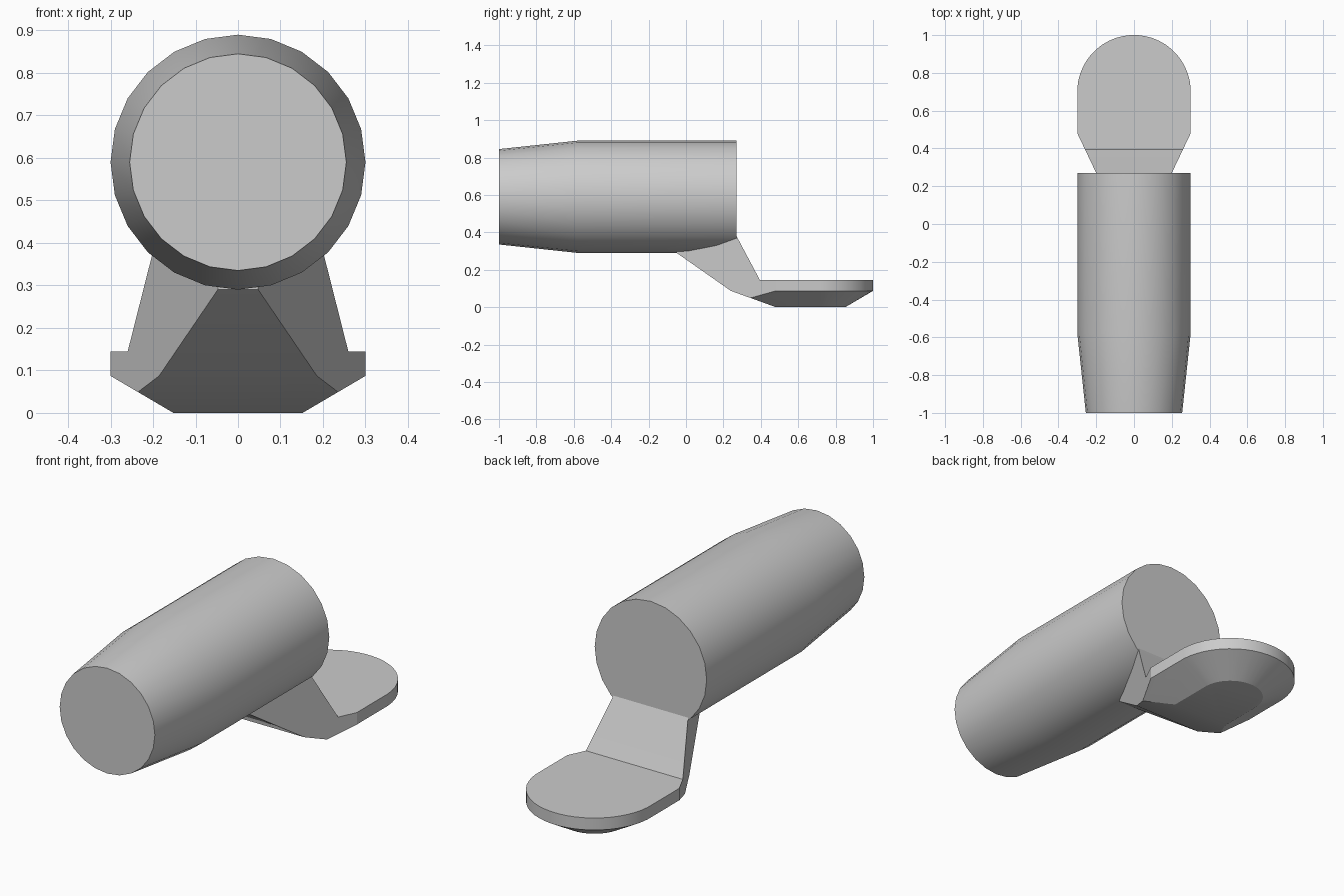
import bpy, bmesh
from math import sin, cos, pi, radians
from mathutils import Vector

cube = bpy.data.objects.get("Cube")
if cube:
    bpy.data.objects.remove(cube, do_unlink=True)

grey = bpy.data.materials.new("plain grey")
grey.use_nodes = True
GREY = (0.6, 0.6, 0.6, 1)
grey.diffuse_color = GREY
grey.node_tree.nodes["Principled BSDF"].inputs["Base Color"].default_value = GREY


def finish(name, bm, angle):
    bmesh.ops.recalc_face_normals(bm, faces=bm.faces)
    mesh = bpy.data.meshes.new(name)
    bm.to_mesh(mesh)
    bm.free()
    mesh.materials.append(grey)
    obj = bpy.data.objects.new(name, mesh)
    bpy.context.collection.objects.link(obj)
    bpy.ops.object.select_all(action='DESELECT')
    obj.select_set(True)
    bpy.context.view_layer.objects.active = obj
    bpy.ops.object.shade_smooth_by_angle(angle=radians(angle))
    return obj


# Barrel: round body along y, tapering towards the front
SIDES, AXIS_Z = 24, 0.59
bm = bmesh.new()
rings = []
for y, r in [(-1, 0.255), (-0.58, 0.3), (0.27, 0.3)]:
    rings.append([bm.verts.new((r * sin(2 * pi * i / SIDES), y,
                                AXIS_Z + r * cos(2 * pi * i / SIDES)))
                  for i in range(SIDES)])
for a, b in zip(rings, rings[1:]):
    for i in range(SIDES):
        j = (i + 1) % SIDES
        bm.faces.new((a[i], a[j], b[j], b[i]))
bm.faces.new(rings[0])
bm.faces.new(rings[-1])
finish("barrel", bm, 30)

# Neck and foot: side profile extruded across x, then trimmed to plan
HALF, CENTRE_Y, CHAMFER_Z, INSET = 0.3, 0.7, 0.087, 0.148
profile = [(-0.05, 0.29), (0.24, 0.087), (0.48, 0), (1.1, 0), (1.1, 0.145),
           (0.395, 0.145), (0.27, 0.38), (0.24, 0.44), (-0.05, 0.44)]
bm = bmesh.new()
face = bm.faces.new([bm.verts.new((-0.4, y, z)) for y, z in profile])
ext = bmesh.ops.extrude_face_region(bm, geom=[face])
bmesh.ops.translate(bm, vec=(0.8, 0, 0),
                    verts=[v for v in ext["geom"] if isinstance(v, bmesh.types.BMVert)])
bmesh.ops.recalc_face_normals(bm, faces=bm.faces)


def trim(point, normal):
    cut = bmesh.ops.bisect_plane(bm, geom=bm.verts[:] + bm.edges[:] + bm.faces[:],
                                 dist=1e-5, plane_co=point, plane_no=normal,
                                 clear_outer=True)
    edges = [e for e in cut["geom_cut"]
             if isinstance(e, bmesh.types.BMEdge) and e.is_boundary]
    if edges:
        bmesh.ops.holes_fill(bm, edges=edges, sides=0)


# Straight sides, then the slanted sides towards the neck
for s in (1, -1):
    trim((s * HALF, 0, 0), (s, 0, 0))
    trim((s * HALF, 0.48, 0), (s * 0.21, -0.1, 0))

# Rounded back, with the sloped underside following it
STEPS = 24
angles = [pi * i / STEPS for i in range(STEPS + 1)]
for a in angles:
    n = Vector((cos(a), sin(a), 0))
    trim(Vector((0, CENTRE_Y, 0)) + n * HALF, n)
for a in angles:
    n = Vector((cos(a), sin(a), 0))
    trim(Vector((0, CENTRE_Y, CHAMFER_Z)) + n * HALF,
         n * CHAMFER_Z - Vector((0, 0, INSET)))
finish("foot", bm, 20)
